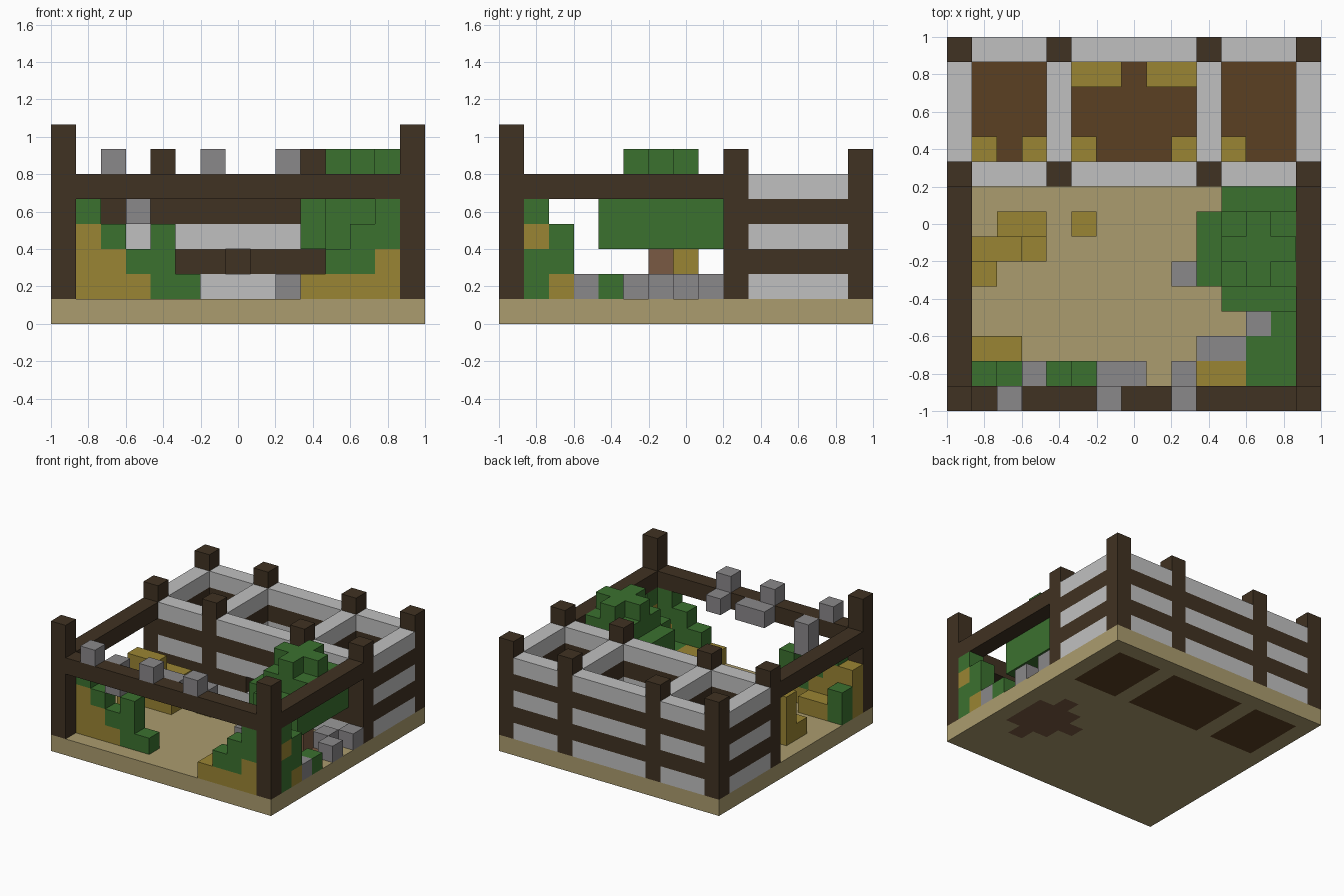
import bpy
import bmesh
from mathutils import Matrix, Vector

cube = bpy.data.objects.get("Cube")
if cube:
    bpy.data.objects.remove(cube)

N = 15            # cells along each side
U = 2 / N         # cell size
END = N - 1


def linear(c):
    return c / 12.92 if c <= 0.04045 else ((c + 0.055) / 1.055) ** 2.4


def material(name, hexcode):
    rgb = [linear(v / 255) for v in bytes.fromhex(hexcode)]
    m = bpy.data.materials.new(name)
    m.use_nodes = True
    m.diffuse_color = (*rgb, 1)
    bsdf = m.node_tree.nodes["Principled BSDF"]
    bsdf.inputs["Base Color"].default_value = (*rgb, 1)
    bsdf.inputs["Roughness"].default_value = 0.9
    return m


sand = material("sand", "AB9C6E")
wood = material("dark_wood", "403222")
panel = material("pale_stone", "C0C0C0")
stone = material("grey_stone", "8A888A")
leaf = material("leaf_green", "3B712F")
straw = material("straw", "9A8533")
soil = material("soil", "5B4022")
bark = material("bark", "7A5A43")


def finish(name, bm, mats):
    mesh = bpy.data.meshes.new(name)
    bm.to_mesh(mesh)
    bm.free()
    for m in mats:
        mesh.materials.append(m)
    obj = bpy.data.objects.new(name, mesh)
    bpy.context.collection.objects.link(obj)
    return obj


def blocks(name, mat, boxes):
    """Boxes given as (first cell, size in cells)."""
    bm = bmesh.new()
    for start, size in boxes:
        size = Vector(size)
        mid = Vector(start) + size / 2 - Vector((N / 2, N / 2, 0))
        bmesh.ops.create_cube(bm, size=1, matrix=Matrix.Translation(mid * U)
                              @ Matrix.Diagonal((*(size * U), 1)))
    return finish(name, bm, [mat])


def stacks(name, start, along_y, text):
    """Neighbouring columns of cells; each word lists a column from the ground up."""
    kinds = {"o": ("straw", straw), "g": ("leaves", leaf), "s": ("stones", stone)}
    found = {}
    for n, word in enumerate(text.split()):
        i, j = (start[0], start[1] + n) if along_y else (start[0] + n, start[1])
        for k, letter in enumerate(word):
            if letter in kinds:
                found.setdefault(letter, []).append(((i, j, k + 1), (1, 1, 1)))
    for letter, boxes in found.items():
        label, mat = kinds[letter]
        blocks(name + "_" + label, mat, boxes)


# Ground slab: sand, with soil in the pens and roots below the tree
PEN, TREE_X, TREE_Y = 9, 12, 6
POSTS = (0, 4, 10, END)


def ground_kind(i, j):
    if PEN < j < END and i not in POSTS and 0 < i < END:
        return 1
    dx, dy = abs(i - TREE_X), abs(j - TREE_Y + 1)
    if (dx < 2 and dy < 2) or (dx == 0 and dy < 3) or (i == TREE_X - 2 and dy == 0):
        return 2
    return 0


bm = bmesh.new()
bmesh.ops.create_grid(bm, x_segments=N, y_segments=N, size=1)
grown = bmesh.ops.extrude_face_region(bm, geom=bm.faces[:])
bmesh.ops.translate(bm, vec=(0, 0, U),
                    verts=[g for g in grown["geom"] if isinstance(g, bmesh.types.BMVert)])
bmesh.ops.recalc_face_normals(bm, faces=bm.faces)
for f in bm.faces:
    if abs(f.normal.z) > 0.5:
        c = f.calc_center_median()
        f.material_index = ground_kind(int((c.x + 1) / U), int((c.y + 1) / U))
finish("ground", bm, [sand, soil, bark])

# Posts
blocks("front_posts", wood, [((i, 0, 1), (1, 1, 7)) for i in (0, END)])
blocks("pen_posts", wood, [((i, j, 1), (1, 1, 6)) for i in POSTS for j in (PEN, END)])

# Beams around the open yard
blocks("front_beam", wood, [((1, 0, 5), (N - 2, 1, 1))])
blocks("side_beams", wood, [((i, 1, 5), (1, PEN - 1, 1)) for i in (0, END)])

# Pen walls: pale courses alternate with dark rails
courses, rails = [], []
for k in range(1, 6):
    out = courses if k % 2 else rails
    for j in (PEN, END):
        for a, b in zip(POSTS, POSTS[1:]):
            if k == 2 and j == PEN and b - a > 4:
                # small opening in the middle of the long wall
                out += [((a + 1, j, k), (2, 1, 1)), ((b - 2, j, k), (2, 1, 1))]
            else:
                out.append(((a + 1, j, k), (b - a - 1, 1, 1)))
    out += [((i, PEN + 1, k), (1, END - PEN - 1, 1)) for i in POSTS]
blocks("pen_wall_courses", panel, courses)
blocks("pen_wall_rails", wood, rails)

# Tree
X, Y = TREE_X, TREE_Y
blocks("tree_trunk", bark, [((X, Y, 1), (1, 1, 2))])
blocks("tree_crown", leaf, [
    ((X - 1, Y - 2, 3), (3, 5, 2)),
    ((X - 2, Y - 1, 3), (1, 3, 2)),
    ((X - 1, Y - 1, 5), (3, 3, 1)),
    ((X - 1, Y, 6), (3, 1, 1)),
    ((X, Y - 1, 6), (1, 3, 1)),
])

# Overgrowth and rubble along the fence
stacks("beam_top", (2, 0), False, ".....s - - - .....s - - .....s")
stacks("front_fence", (10, 0), False, "o og ogg oogg")
stacks("front_inner", (1, 1), False, "ooog oog og.ss ggg g ....s ....s - ....s o o g g")
stacks("second_row", (1, 2), False, "o o - - - - - - - s s g g")
stacks("third_row", (X, 3), False, "s g")
stacks("left_fence", (END, 1), True, "ggog ogg s g - s - s")
stacks("right_fence", (0, 1), True, "ooo gg")

# Loose heaps in the yard
stacks("yard_low", (1, 5), False, "o - - - - - - - s")
stacks("yard_middle", (1, 6), False, "ooo ooo o")
stacks("yard_high", (2, 7), False, "oo oo - o - - - - - - - s")

# Straw in the pens
stacks("pen_back", (5, END - 1), False, "o o - o o")
stacks("pen_front", (1, PEN + 1), False, "o - o - o - - - o - o")
